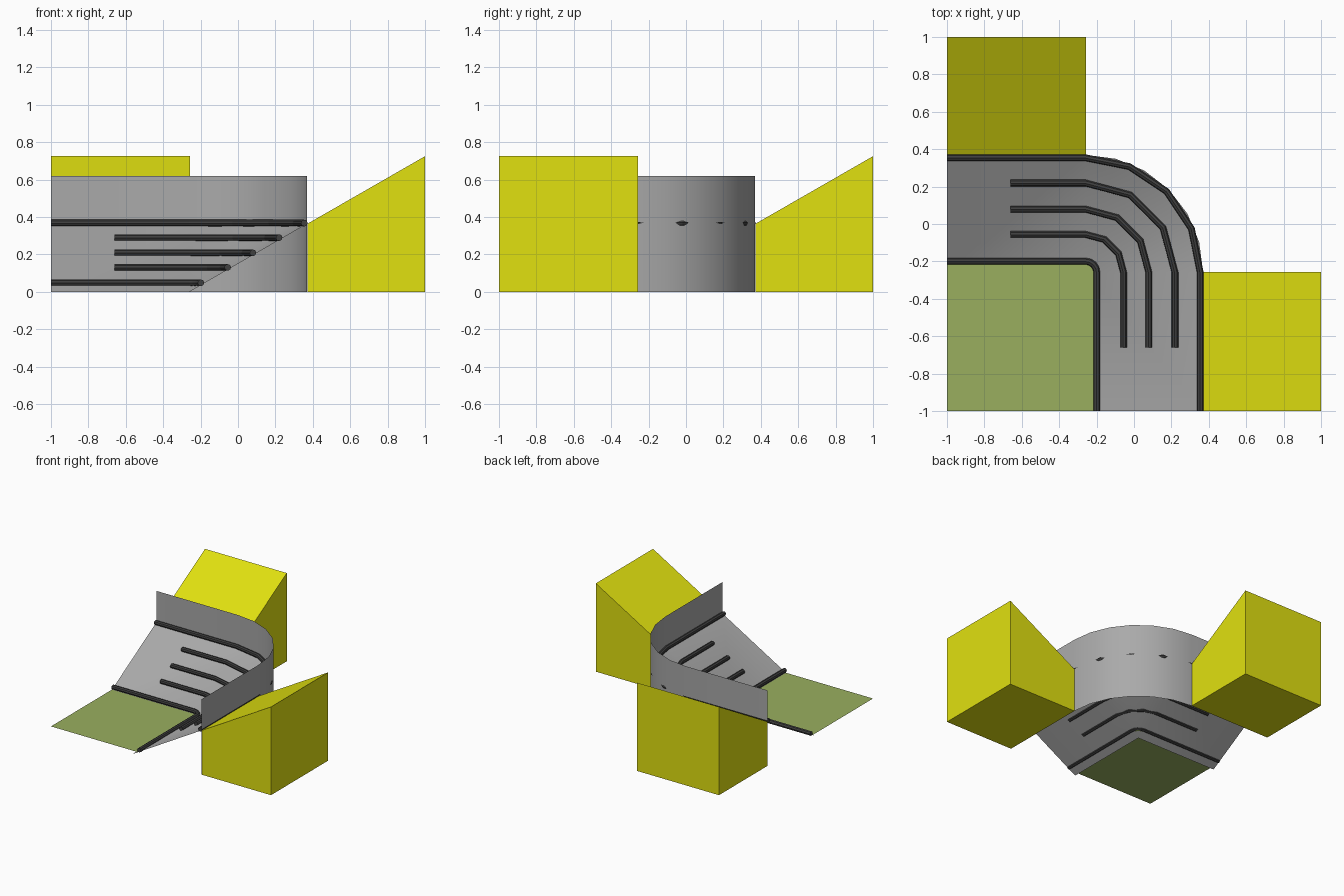
import bpy, bmesh, math
from mathutils import Vector

cube = bpy.data.objects.get("Cube")
if cube:
    bpy.data.objects.remove(cube)

CENTRE = Vector((-0.26, -0.26, 0))   # pivot of the corner
RUN = 0.74                           # length of each straight
RADIUS = 0.63
TILT = math.radians(30)              # bank angle
RISE = RADIUS * math.tan(TILT)


def material(name, colour):
    m = bpy.data.materials.new(name)
    m.use_nodes = True
    m.diffuse_color = (*colour, 1)
    bsdf = m.node_tree.nodes["Principled BSDF"]
    bsdf.inputs["Base Color"].default_value = (*colour, 1)
    bsdf.inputs["Roughness"].default_value = 0.8
    return m


concrete = material("concrete grey", (0.40, 0.40, 0.40))
dark = material("dark rail grey", (0.05, 0.05, 0.05))
yellow = material("block yellow", (0.75, 0.75, 0.005))
green = material("floor green", (0.32, 0.43, 0.114))


def finish(name, bm, mat, smooth=False):
    bmesh.ops.remove_doubles(bm, verts=bm.verts, dist=1e-5)
    bmesh.ops.recalc_face_normals(bm, faces=bm.faces)
    mesh = bpy.data.meshes.new(name)
    bm.to_mesh(mesh)
    bm.free()
    mesh.materials.append(mat)
    ob = bpy.data.objects.new(name, mesh)
    bpy.context.collection.objects.link(ob)
    if smooth:
        bpy.ops.object.select_all(action='DESELECT')
        ob.select_set(True)
        bpy.context.view_layer.objects.active = ob
        bpy.ops.object.shade_smooth_by_angle(angle=math.radians(28))
    return ob


def sweep(name, profile, run, steps, mat, closed=False, smooth=False):
    """Carry a (radius, height) profile along straight, quarter turn, straight."""
    stations = [(0, Vector((-run, 0, 0)))]
    stations += [(math.pi / 2 * i / steps, Vector()) for i in range(steps + 1)]
    stations += [(math.pi / 2, Vector((0, -run, 0)))]
    bm = bmesh.new()
    rings = []
    for a, shift in stations:
        out = Vector((math.sin(a), math.cos(a), 0))
        rings.append([bm.verts.new(CENTRE + shift + out * r + Vector((0, 0, z)))
                      for r, z in profile])
    n = len(profile)
    for p, q in zip(rings, rings[1:]):
        for i in range(n if closed else n - 1):
            j = (i + 1) % n
            # the bank narrows to a point at the pivot, so use triangles there
            if (p[i].co - q[i].co).length < 1e-6:
                bm.faces.new((p[i], p[j], q[j]))
            else:
                bm.faces.new((p[i], p[j], q[j], q[i]))
    if closed:
        bm.faces.new(rings[0])
        bm.faces.new(rings[-1])
    return finish(name, bm, mat, smooth)


# Banked surface and outer wall
sweep("banked_surface", [(0, 0), (RADIUS, RISE)], RUN, 6, concrete, smooth=True)
sweep("outer_wall", [(RADIUS, 0), (RADIUS, 0.62)], RUN, 6, concrete, smooth=True)


# Rails lying along the bank, slightly sunk into it
def rail(name, r, run, steps):
    lift = 0.011
    cr = r - lift * math.sin(TILT)
    cz = r * math.tan(TILT) + lift * math.cos(TILT)
    angles = [TILT + math.pi / 4 * (k + 0.5) for k in range(8)]
    profile = [(cr + 0.018 * math.cos(a), cz + 0.018 * math.sin(a)) for a in angles]
    sweep(name, profile, run, steps, dark, closed=True)


rail("inner_edge_rail", 0.067, RUN, 4)
for i, r in enumerate((0.21, 0.345, 0.485)):
    rail(f"middle_rail_{i + 1}", r, 0.40, 3)
rail("outer_edge_rail", 0.62, RUN, 4)


# Sloped blocks behind the straights
def block(name, swap):
    bm = bmesh.new()
    side = [(0.371, 0), (1, 0), (1, 0.725), (0.371, RISE)]
    ends = []
    for along in (-1, -0.257):
        ends.append([bm.verts.new((out, along, z) if swap else (along, out, z))
                     for out, z in side])
    a, b = ends
    bm.faces.new(a)
    bm.faces.new(b)
    for i in range(4):
        j = (i + 1) % 4
        bm.faces.new((a[i], a[j], b[j], b[i]))
    finish(name, bm, yellow)


block("back_block", False)
block("side_block", True)

# Flat infield floor
bm = bmesh.new()
lo, hi, level = -1, -0.208, 0.03
bm.faces.new([bm.verts.new((x, y, level))
              for x, y in ((lo, lo), (hi, lo), (hi, hi), (lo, hi))])
finish("infield_floor", bm, green)
